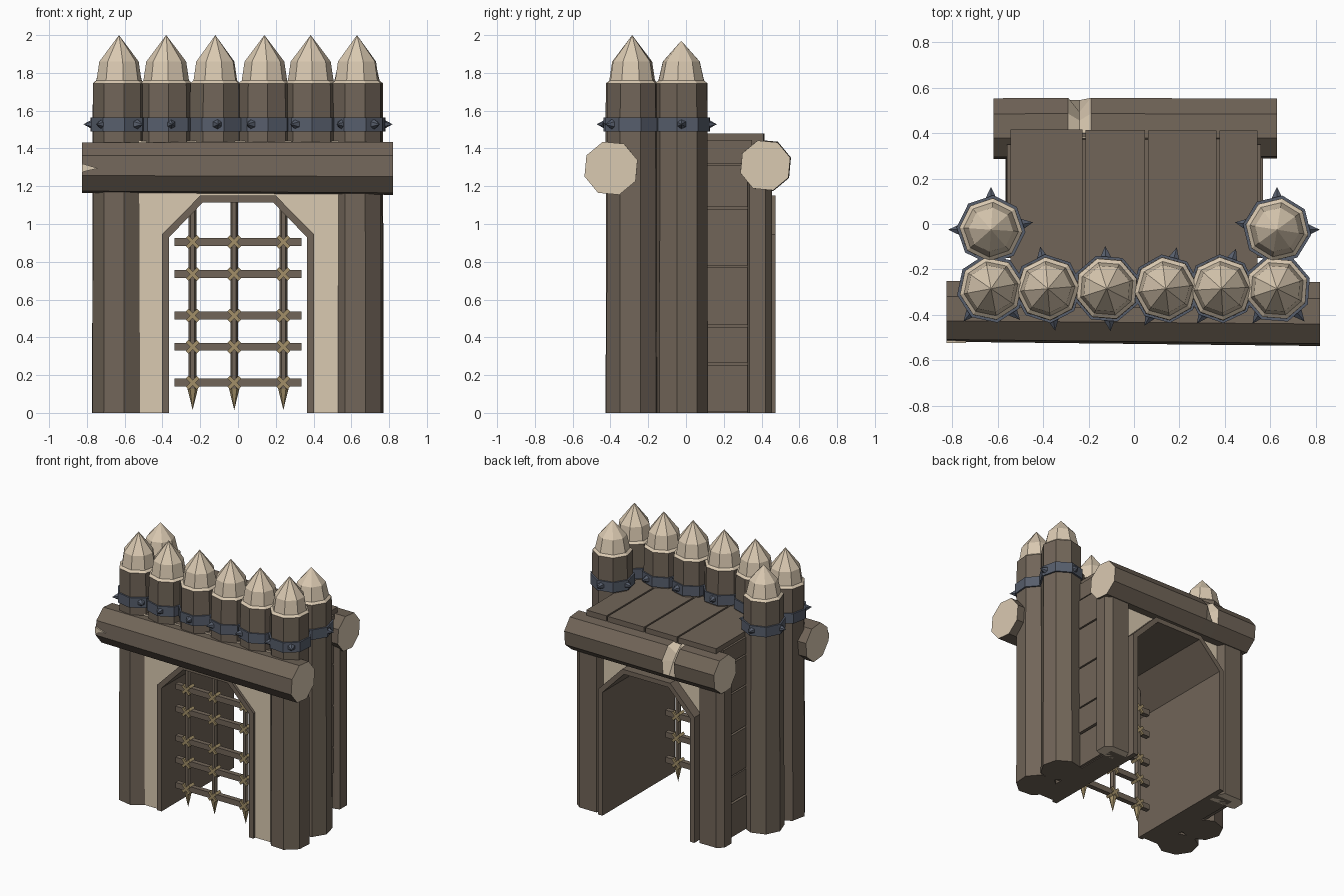
import bpy, bmesh, math, random
from mathutils import Vector, Matrix

if "Cube" in bpy.data.objects:
    bpy.data.objects.remove(bpy.data.objects["Cube"])
random.seed(4)


def mat(name, col):
    m = bpy.data.materials.new(name)
    m.diffuse_color = (*col, 1)
    m.use_nodes = True
    m.node_tree.nodes["Principled BSDF"].inputs["Base Color"].default_value = m.diffuse_color
    return m


MATS = [mat("bark_brown", (.165, .13, .098)), mat("cut_wood", (.70, .585, .44)),
        mat("iron", (.095, .112, .15)), mat("rope_tan", (.36, .275, .14))]
BROWN, LIGHT, IRON, TAN = range(4)


def finish(bm, name, rule=0):
    """Make an object; rule is a material index or a function of the face."""
    bmesh.ops.recalc_face_normals(bm, faces=bm.faces)
    bm.normal_update()
    for f in bm.faces:
        f.material_index = rule(f) if callable(rule) else rule
    me = bpy.data.meshes.new(name)
    bm.to_mesh(me)
    bm.free()
    for m in MATS:
        me.materials.append(m)
    ob = bpy.data.objects.new(name, me)
    bpy.context.collection.objects.link(ob)
    return ob


def loft(bm, rings, close_ends=True):
    """Skin a list of point rings; a one-point ring is a tip."""
    vs = [[bm.verts.new(p) for p in r] for r in rings]
    for a, b in zip(vs, vs[1:]):
        n = max(len(a), len(b))
        for i in range(n):
            q = [a[i % len(a)], a[(i + 1) % len(a)], b[(i + 1) % len(b)], b[i % len(b)]]
            bm.faces.new(list(dict.fromkeys(q)))
    if close_ends:
        for r in (vs[0], vs[-1]):
            if len(r) > 2:
                bm.faces.new(r)


def ring(x, y, z, r, rot=0, n=8):
    if r == 0:
        return [(x, y, z)]
    return [(x + r * math.cos(rot + i * math.tau / n),
             y + r * math.sin(rot + i * math.tau / n), z) for i in range(n)]


def box(name, x0, x1, y0, y1, z0, z1, rule=0):
    bm = bmesh.new()
    bmesh.ops.create_cube(bm, size=1, matrix=Matrix.LocRotScale(
        Vector(((x0 + x1) / 2, (y0 + y1) / 2, (z0 + z1) / 2)), None,
        Vector((x1 - x0, y1 - y0, z1 - z0))))
    return finish(bm, name, rule)


def log(name, x, y, z0, tip, shoulder, spikes):
    rot = random.uniform(0, math.pi / 4)
    # trunk with sharpened pale top
    bm = bmesh.new()
    loft(bm, [ring(x, y, z0, .143, rot), ring(x, y, 1.745, .139, rot),
              ring(x, y, 1.76, .121, rot), ring(x, y, 1.86, shoulder, rot),
              ring(x, y, tip, 0)])
    finish(bm, name, lambda f: LIGHT if f.calc_center_median().z > 1.745 else BROWN)
    # iron band with studs
    bm = bmesh.new()
    loft(bm, [ring(x, y, 1.49, .138, rot), ring(x, y, 1.49, .152, rot),
              ring(x, y, 1.565, .152, rot), ring(x, y, 1.565, .138, rot)], False)
    for a in spikes:
        a = math.radians(a)
        d = Vector((math.cos(a), math.sin(a), 0))
        bmesh.ops.create_cone(bm, segments=6, radius1=.028, radius2=0, depth=.05, cap_ends=True,
                              matrix=Matrix.Translation(Vector((x, y, 1.528)) + d * .163)
                              @ d.to_track_quat('Z', 'Y').to_matrix().to_4x4())
    finish(bm, name + "_band", IRON)


# palisade logs
front = [(-.63, (230, 313)), (-.38, (280, 100)), (-.12, (275, 92)),
         (.14, (240, 75)), (.385, (235, 70)), (.63, (235, 310))]
for i, (x, sp) in enumerate(front):
    log("front_log", x, -.285, 0 if i in (0, 5) else 1.36, 2.0, .106, sp)
for s in (-1, 1):
    log("rear_log", s * .63, -.025, 0, 1.97, .098, (90, 90 + s * -90, 90 + s * 80))

# arched wall block, pale on front and back
half = [(.365, 0), (.365, .93), (.185, 1.115)]
inner = half + [(-x, z) for x, z in reversed(half)]
half = [(.402, 0), (.402, .945), (.2, 1.15)]
outer = half + [(-x, z) for x, z in reversed(half)]
block = [(.54, 0), (.54, 1.0), (.54, 1.44)]
block = block + [(-x, z) for x, z in reversed(block)]


def arch(name, inn, out, y0, y1, rule):
    bm = bmesh.new()
    rings = [[(p[0], y, p[1]) for p, y in
              ((a, y0), (b, y0), (b, y1), (a, y1))] for a, b in zip(inn, out)]
    loft(bm, rings)
    finish(bm, name, rule)


arch("arch_wall", outer, block, -.37, .40, lambda f: LIGHT if abs(f.normal.y) > .7 else BROWN)
arch("arch_frame", inner, outer, -.39, .475, BROWN)

# side planks, corner posts
cuts = [0, .26, .46, .775, 1.085, 1.315, 1.45]
for s in (-1, 1):
    for a, b in zip(cuts, cuts[1:]):
        x0, x1 = sorted((s * .53, s * random.uniform(.558, .57)))
        box("side_plank", x0, x1, -.15, .35, a + .006, b - .006)
    bm = bmesh.new()
    prof = [(.402, .39), (.43, .455), (.57, .455), (.615, .42), (.615, .335), (.58, .325), (.402, .325)]
    loft(bm, [[(s * x, y, z) for x, y in prof] for z in (0, 1.32)])
    finish(bm, "back_post", lambda f: LIGHT if f.normal.z < -.7 else BROWN)

# roof deck planks
xs = [-.55, -.22, .055, .37, .55]
for a, b in zip(xs, xs[1:]):
    box("deck_plank", a + .006, b - .006, -.3, .42 - random.uniform(0, .01), 1.435, 1.48)


def beam(name, stations, notch=None):
    """Octagonal beam along x: stations are (x, y, z, radius)."""
    bm = bmesh.new()
    rings = []
    for x, y, z, r in stations:
        pts = []
        for i in range(8):
            a = i * math.tau / 8 + .3
            k = r - (.065 if notch and abs(x - notch) < .01 and -.8 < math.sin(a - .7) + .0 and
                     (math.cos(a) > -.2) else 0)
            pts.append((x, y + k * math.cos(a), z + k * math.sin(a)))
        rings.append(pts)
    loft(bm, rings)

    def rule(f):
        if abs(f.normal.x) > .8:
            return LIGHT
        c = f.calc_center_median()
        return LIGHT if notch and abs(c.x - notch) < .06 and abs(f.normal.x) > .2 else BROWN
    finish(bm, name, rule)


# lintel beam in front, notched beam behind
beam("front_beam", [(-.825, -.385, 1.298, .14), (.82, -.397, 1.295, .147)])
beam("back_beam", [(-.62, .42, 1.31, .14), (-.29, .42, 1.31, .142), (-.24, .42, 1.31, .142),
                   (-.19, .42, 1.31, .142), (.63, .42, 1.31, .138)], -.24)
# split in the lintel end
bm = bmesh.new()
loft(bm, [[(-.826, y, 1.32), (-.74, y, 1.295), (-.826, y, 1.275)] for y in (-.525, -.50)])
finish(bm, "beam_split", LIGHT)

# portcullis bars, tips and lashings
GY = -.25
bars_x, bars_z = (-.24, -.02, .24), (.16, .35, .515, .735, .905)
for z in bars_z:
    box("cross_bar", -.335, .335, GY - .018, GY + .018, z - .021, z + .021)
for x in bars_x:
    bm = bmesh.new()
    loft(bm, [ring(x, GY, z, .021, 0, 6) for z in (.12, 1.13)])
    finish(bm, "upright_bar")
    bm = bmesh.new()
    loft(bm, [ring(x, GY, .015, 0), ring(x, GY, .13, .028, 0, 6)])
    finish(bm, "bar_tip", TAN)
    for z in bars_z:
        bm = bmesh.new()
        for a in (math.pi / 4, -math.pi / 4):
            bmesh.ops.create_cube(bm, size=1, matrix=Matrix.Translation((x, GY, z))
                                  @ Matrix.Rotation(a, 4, 'Y') @ Matrix.Diagonal((.082, .058, .02, 1)))
        finish(bm, "lashing", TAN)
